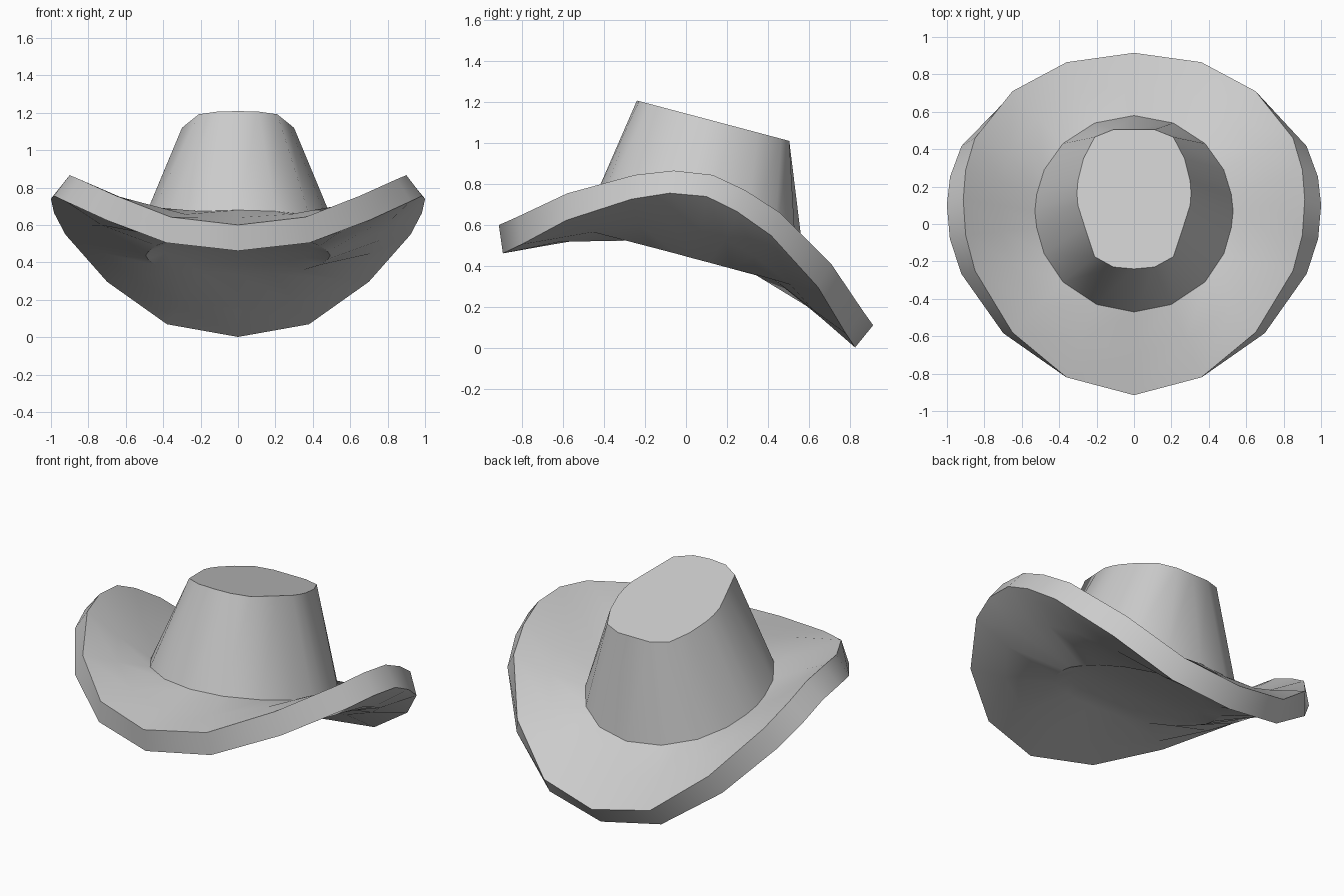
import bpy, bmesh

if "Cube" in bpy.data.objects:
    bpy.data.objects.remove(bpy.data.objects["Cube"])

# Half outlines run from the front centre, round the right side, to the back centre
rim = [(0, -.915, .60), (.36, -.82, .642), (.65, -.58, .755), (.85, -.25, .845),
       (.90, -.06, .866), (.913, .13, .845), (.90, .29, .77), (.85, .46, .66),
       (.65, .71, .41), (.36, .865, .18), (0, .915, .11)]
base = [(0, -.47), (.20, -.43), (.38, -.31), (.48, -.16), (.52, -.02), (.53, .07),
        (.52, .16), (.48, .29), (.38, .43), (.21, .54), (0, .58)]
top = [(0, -.24), (.11, -.23), (.21, -.175), (.265, -.01), (.30, .10), (.305, .165),
       (.30, .23), (.27, .35), (.21, .465), (.11, .505), (0, .505)]

def tilted(points, height, side_lift=0):
    """Lay a flat outline on the backward-leaning plane of the crown."""
    return [(x, y, height - .265 * y + side_lift * x * x) for x, y in points]

def mirrored(half):
    return half + [(-x, y, z) for x, y, z in half[-2:0:-1]]

# The brim dips slightly halfway in at the sides
foot = tilted(base, .555, .11)
middle = [((a + d) / 2, (b + e) / 2, (c + f) / 2 - .025 * a ** 4)
          for (a, b, c), (d, e, f) in zip(rim, foot)]

bm = bmesh.new()
rings = [[bm.verts.new(p) for p in mirrored(h)]
         for h in (rim, middle, foot, tilted(top, 1.145))]
n = len(rings[0])

def skin(mesh, lower, upper):
    for i in range(n):
        j = (i + 1) % n
        mesh.faces.new((lower[i], lower[j], upper[j], upper[i]))

# Brim, crown wall and flat crown top
for lower, upper in zip(rings, rings[1:]):
    skin(bm, lower, upper)
bm.faces.new(rings[-1])

mesh = bpy.data.meshes.new("hat")
bm.to_mesh(mesh)
bm.free()
hat = bpy.data.objects.new("hat", mesh)
bpy.context.collection.objects.link(hat)

# Thick felt
felt = hat.modifiers.new("felt", 'SOLIDIFY')
felt.thickness = .14
felt.offset = -1
bpy.context.view_layer.objects.active = hat
hat.select_set(True)
bpy.ops.object.modifier_apply(modifier="felt")

# Underside below the crown: a shallow recess in place of the hidden lining
bm = bmesh.new()
bm.from_mesh(hat.data)
bm.verts.ensure_lookup_table()
lip = bm.verts[6 * n:7 * n]
bmesh.ops.delete(bm, geom=bm.verts[7 * n:8 * n], context='VERTS')
recess = [bm.verts.new((.8 * v.co.x, .05 + .8 * (v.co.y - .05),
                        v.co.z + .053 * (v.co.y - .05) + .03)) for v in lip]
skin(bm, lip, recess)
for i in range(n // 2):
    strip = [recess[i], recess[i + 1], recess[-i - 1], recess[-i % n]]
    bm.faces.new(list(dict.fromkeys(strip)))
bmesh.ops.recalc_face_normals(bm, faces=bm.faces)
bm.to_mesh(hat.data)
bm.free()

bpy.ops.object.shade_smooth_by_angle(angle=.6)
